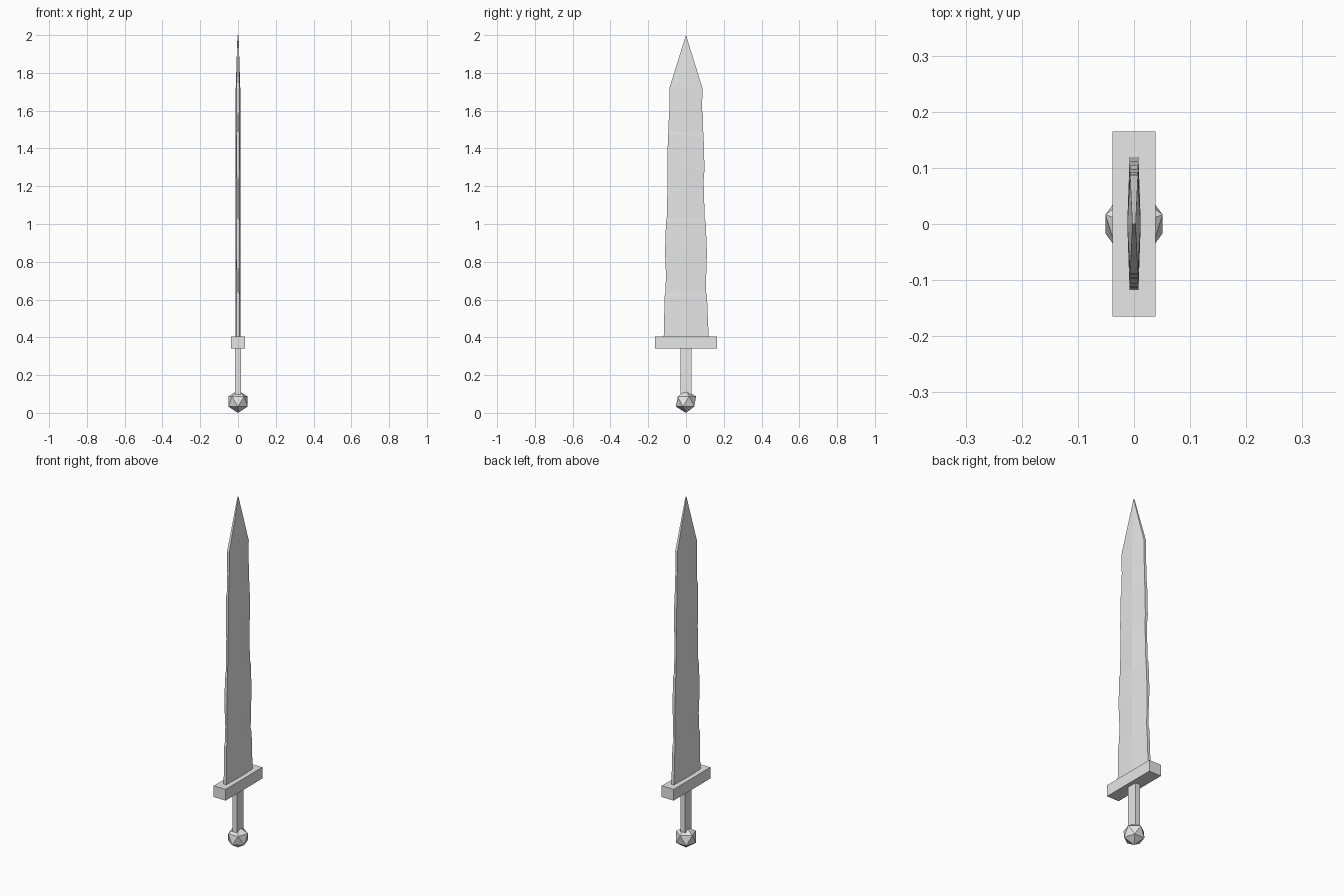
import bpy
import bmesh
import math
from mathutils import Matrix

cube = bpy.data.objects.get("Cube")
if cube:
    bpy.data.objects.remove(cube, do_unlink=True)

steel = bpy.data.materials.new("plain_grey")
steel.use_nodes = True
GREY = (0.8, 0.8, 0.8, 1)
steel.diffuse_color = GREY
steel.node_tree.nodes["Principled BSDF"].inputs["Base Color"].default_value = GREY


def finish(name, bm):
    bmesh.ops.recalc_face_normals(bm, faces=bm.faces)
    mesh = bpy.data.meshes.new(name)
    bm.to_mesh(mesh)
    bm.free()
    mesh.materials.append(steel)
    obj = bpy.data.objects.new(name, mesh)
    bpy.context.collection.objects.link(obj)
    return obj


def box(name, size, z):
    bm = bmesh.new()
    place = Matrix.Translation((0, 0, z)) @ Matrix.Diagonal((*size, 1))
    bmesh.ops.create_cube(bm, size=1, matrix=place)
    return finish(name, bm)


# Faceted pommel
bm = bmesh.new()
turn = Matrix.Translation((0, 0, 0.06)) @ Matrix.Rotation(math.pi / 2, 4, "Z")
bmesh.ops.create_icosphere(bm, subdivisions=1, radius=0.06, matrix=turn)
finish("pommel", bm)

# Grip and crossguard
box("grip", (0.03, 0.06, 0.26), 0.225)
box("crossguard", (0.076, 0.33, 0.064), 0.372)

# Worn blade: height, back edge, front edge, edge half thickness
stations = [
    (0.40, 0.120, 0.118, 0.008),
    (0.62, 0.111, 0.113, 0.008),
    (0.64, 0.106, 0.109, 0.006),
    (0.73, 0.107, 0.106, 0.006),
    (0.85, 0.111, 0.111, 0.008),
    (1.01, 0.104, 0.106, 0.008),
    (1.03, 0.099, 0.102, 0.006),
    (1.23, 0.093, 0.097, 0.006),
    (1.29, 0.098, 0.098, 0.008),
    (1.47, 0.093, 0.096, 0.008),
    (1.49, 0.091, 0.092, 0.006),
    (1.58, 0.089, 0.091, 0.006),
    (1.60, 0.085, 0.087, 0.007),
    (1.72, 0.087, 0.088, 0.007),
]
bm = bmesh.new()
rings = []
for z, back, front, t in stations:
    ridge = 0.012
    section = [(ridge, 0), (t, back), (-t, back), (-ridge, 0), (-t, -front), (t, -front)]
    rings.append([bm.verts.new((x, y, z)) for x, y in section])
for low, high in zip(rings, rings[1:]):
    for i in range(6):
        j = (i + 1) % 6
        bm.faces.new((low[i], low[j], high[j], high[i]))
bm.faces.new(rings[0])
# Point of the blade: a short chisel line across the thickness
right, left = (bm.verts.new((x, 0, 2)) for x in (0.003, -0.003))
a, b, c, d, e, f = rings[-1]
for face in ((a, b, right), (b, c, left, right), (c, d, left),
             (d, e, left), (e, f, right, left), (f, a, right)):
    bm.faces.new(face)
finish("blade", bm)
